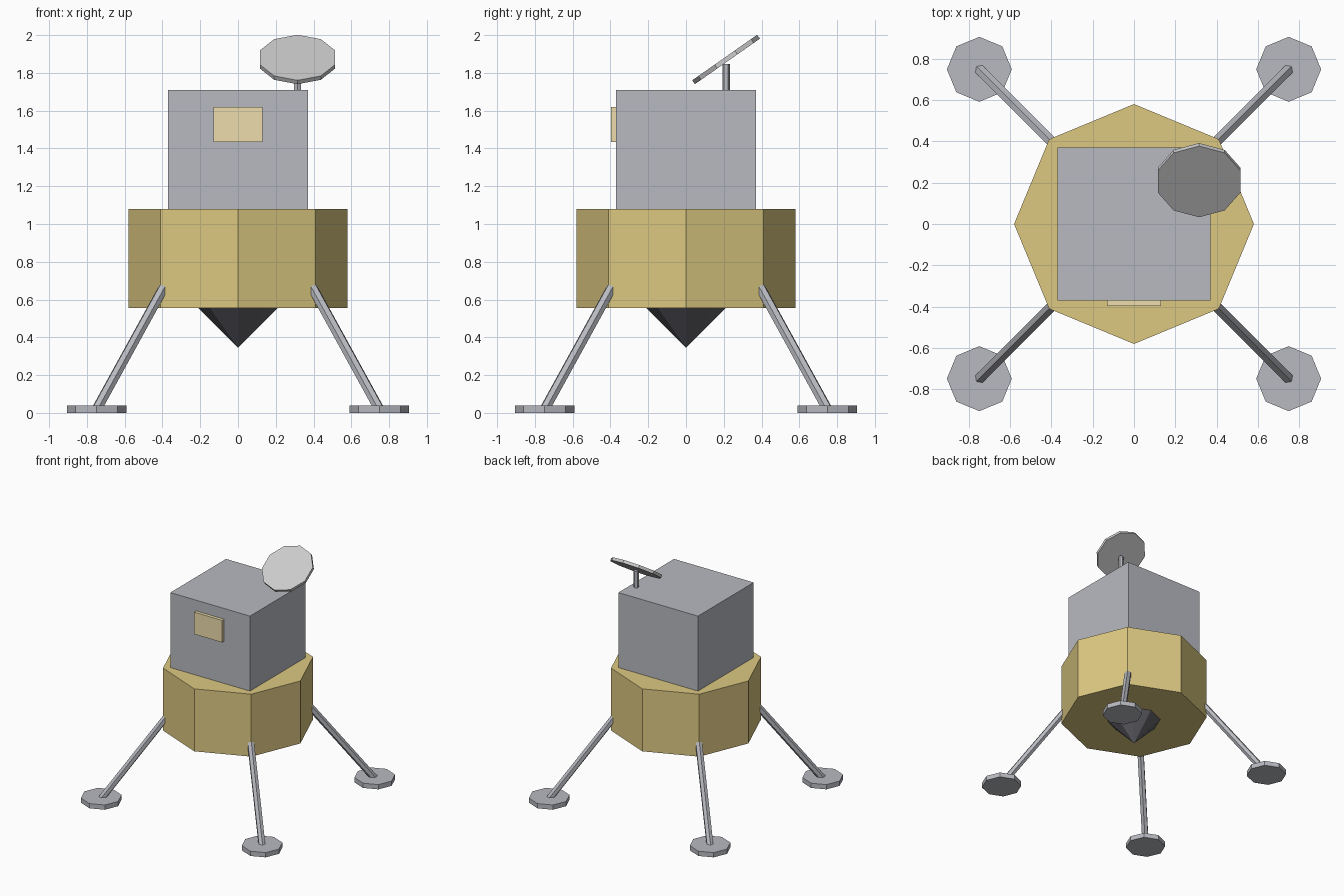
import bpy, bmesh, math
from mathutils import Vector, Matrix

if "Cube" in bpy.data.objects:
    bpy.data.objects.remove(bpy.data.objects["Cube"])


def material(name, rgb):
    m = bpy.data.materials.new(name)
    m.diffuse_color = (*rgb, 1)
    m.use_nodes = True
    m.node_tree.nodes["Principled BSDF"].inputs["Base Color"].default_value = m.diffuse_color
    return m


gold = material("gold_foil", (0.72, 0.58, 0.22))
pale = material("pale_gold", (0.85, 0.73, 0.42))
dark = material("dark_metal", (0.12, 0.12, 0.14))
hull = material("hull_grey", (0.48, 0.49, 0.53))
light = material("light_grey", (0.62, 0.62, 0.62))


def finish(name, bm, mat):
    bmesh.ops.recalc_face_normals(bm, faces=bm.faces)
    mesh = bpy.data.meshes.new(name)
    bm.to_mesh(mesh)
    bm.free()
    mesh.materials.append(mat)
    ob = bpy.data.objects.new(name, mesh)
    bpy.context.collection.objects.link(ob)
    return ob


def box(name, lo, hi, mat):
    lo, hi = Vector(lo), Vector(hi)
    bm = bmesh.new()
    bmesh.ops.create_cube(bm, size=1, matrix=Matrix.Translation((lo + hi) / 2)
                          @ Matrix.Diagonal((*(hi - lo), 1)))
    return finish(name, bm, mat)


def prism(name, start, end, sides, r1, r2, mat):
    """Straight prism or cone running from start to end."""
    start, end = Vector(start), Vector(end)
    axis = end - start
    rot = Matrix.Identity(4)
    if axis.x or axis.y:
        rot = axis.to_track_quat('Z', 'Y').to_matrix().to_4x4()
    bm = bmesh.new()
    bmesh.ops.create_cone(bm, cap_ends=True, segments=sides, radius1=r1, radius2=r2,
                          depth=axis.length,
                          matrix=Matrix.Translation((start + end) / 2) @ rot)
    return finish(name, bm, mat)


# Descent stage, cabin, window and engine nozzle
prism("descent_stage", (0, 0, 0.555), (0, 0, 1.08), 8, 0.58, 0.58, gold)
box("cabin", (-0.37, -0.37, 1.08), (0.37, 0.37, 1.71), hull)
box("window", (-0.13, -0.397, 1.435), (0.13, -0.36, 1.62), pale)
prism("engine_nozzle", (0, 0, 0.345), (0, 0, 0.56), 8, 0, 0.215, dark)

# Four legs with foot pads
for sx, sy, side in ((1, 1, "back_right"), (-1, 1, "back_left"),
                     (1, -1, "front_right"), (-1, -1, "front_left")):
    prism(side + "_leg", (0.748 * sx, 0.748 * sy, 0.02),
          (0.385 * sx, 0.385 * sy, 0.68), 6, 0.028, 0.028, hull)
    prism(side + "_foot_pad", (0.748 * sx, 0.748 * sy, 0),
          (0.748 * sx, 0.748 * sy, 0.04), 8, 0.157, 0.157, hull)

# Antenna mast and tilted dish
prism("antenna_mast", (0.315, 0.212, 1.70), (0.315, 0.212, 1.848), 6, 0.02, 0.02, hull)
bm = bmesh.new()
bmesh.ops.create_cone(bm, cap_ends=True, segments=10, radius1=0.21, radius2=0.21, depth=0.025,
                      matrix=Matrix.Translation((0.315, 0.212, 1.871))
                      @ Matrix.Rotation(math.radians(35), 4, 'X'))
finish("antenna_dish", bm, light)
